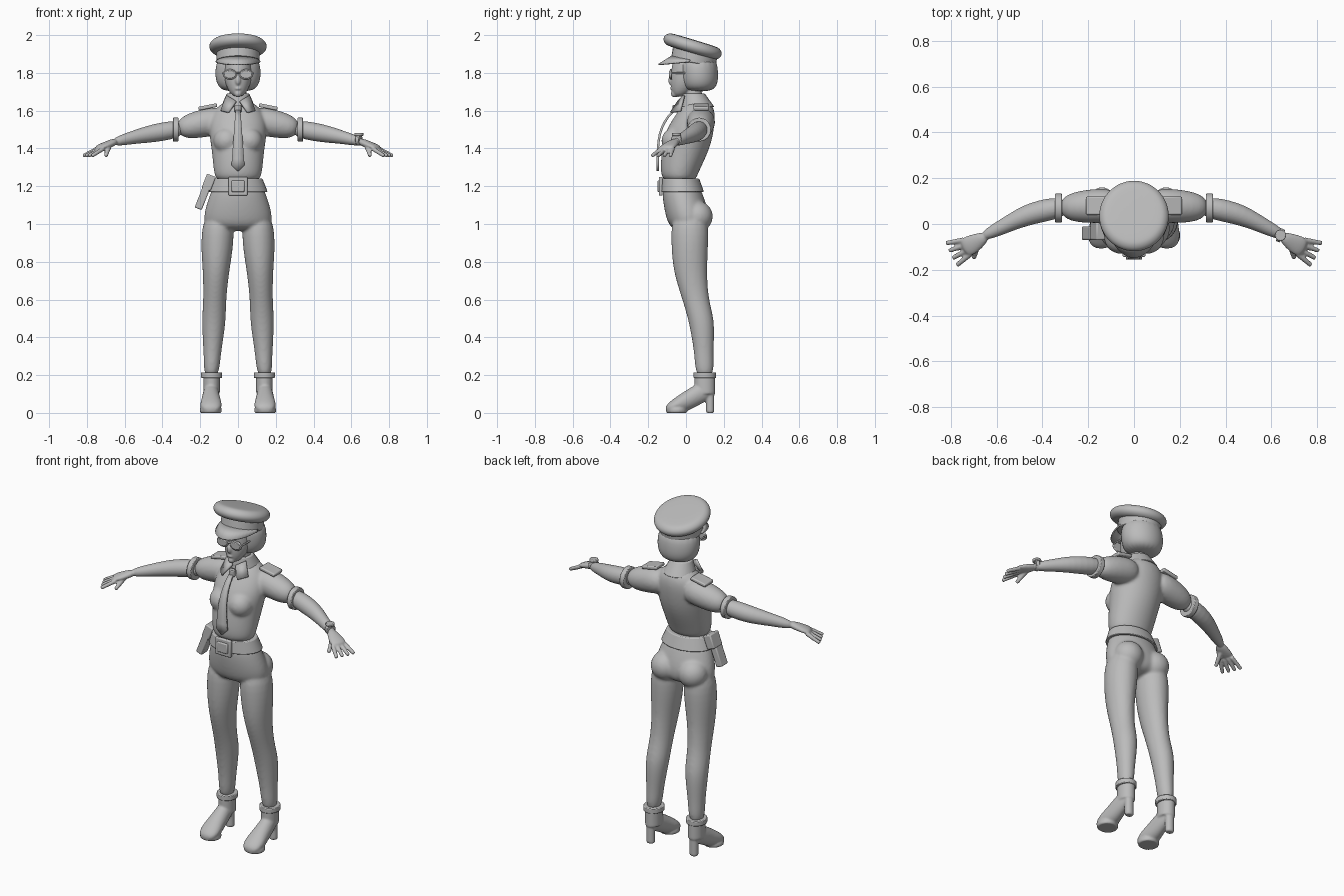
import bpy
import bmesh
from math import sin, cos, radians
from mathutils import Vector, Matrix, Euler

default_cube = bpy.data.objects.get("Cube")
if default_cube:
    bpy.data.objects.remove(default_cube)

shade = (0.5, 0.5, 0.5, 1)
grey = bpy.data.materials.new("plain grey")
grey.use_nodes = True
grey.diffuse_color = shade
grey.node_tree.nodes["Principled BSDF"].inputs["Base Color"].default_value = shade

across, forward, upright = Vector((1, 0, 0)), Vector((0, -1, 0)), Vector((0, 0, 1))


def finish(name, bm, mirror=False, soft=False, bevel=0, thick=0):
    """Turn a bmesh into a shaded object with its modifiers."""
    bmesh.ops.recalc_face_normals(bm, faces=bm.faces[:])
    for face in bm.faces:
        face.smooth = True
    if not soft:
        for edge in bm.edges:
            edge.smooth = edge.calc_face_angle(0) < 0.7
    mesh = bpy.data.meshes.new(name)
    bm.to_mesh(mesh)
    bm.free()
    mesh.materials.append(grey)
    obj = bpy.data.objects.new(name, mesh)
    bpy.context.scene.collection.objects.link(obj)
    if mirror:
        obj.modifiers.new("mirror", "MIRROR").use_mirror_merge = False
    if thick:
        solid = obj.modifiers.new("thickness", "SOLIDIFY")
        solid.thickness, solid.offset = thick, 0
    if bevel:
        rounding = obj.modifiers.new("rounding", "BEVEL")
        rounding.width, rounding.segments = bevel, 2
    if soft:
        subdivision = obj.modifiers.new("subdivision", "SUBSURF")
        subdivision.levels = subdivision.render_levels = 2
    return obj


def loft(name, rings, axis=None, sides=20, soft=True, mirror=False):
    """Skin elliptical rings given as (centre, half width, half height)."""
    bm = bmesh.new()
    points = [Vector(ring[0]) for ring in rings]
    loops = []
    for i, (centre, width, height) in enumerate(rings):
        ahead, behind = points[min(i + 1, len(points) - 1)], points[max(i - 1, 0)]
        normal = axis or (ahead - behind).normalized()
        side = upright.cross(normal)
        side = side.normalized() if side.length > 0.001 else across
        up = normal.cross(side)
        angles = [radians(360 * k / sides) for k in range(sides)]
        loops.append([bm.verts.new(points[i] + side * width * cos(a) + up * height * sin(a))
                      for a in angles])
    for low, high in zip(loops, loops[1:]):
        for k in range(sides):
            following = (k + 1) % sides
            bm.faces.new((low[k], low[following], high[following], high[k]))
    bm.faces.new(loops[0])
    bm.faces.new(loops[-1])
    return finish(name, bm, mirror=mirror, soft=soft, bevel=0 if soft else 0.004)


def column(name, rows, **options):
    """Upright centred loft from rows of (height, depth position, half width, half depth)."""
    rings = [((0, y, z), width, depth) for z, y, width, depth in rows]
    return loft(name, rings, axis=upright, **options)


def tube(name, rows, **options):
    """Round loft along a path of (point, radius)."""
    return loft(name, [(point, radius, radius) for point, radius in rows], **options)


def band(name, centre, width, height, length, axis, mirror=False):
    """Short crisp cylinder around a centre."""
    ends = [Vector(centre) + axis * length * end for end in (-0.5, 0.5)]
    return loft(name, [(end, width, height) for end in ends], axis=axis,
                sides=28, soft=False, mirror=mirror)


def ball(name, centre, radius, stretch=1, mirror=False):
    bm = bmesh.new()
    size = Vector((radius, radius, radius * stretch))
    bmesh.ops.create_uvsphere(bm, u_segments=24, v_segments=16, radius=1,
                              matrix=Matrix.LocRotScale(Vector(centre), None, size))
    return finish(name, bm, mirror=mirror)


def box(name, centre, size, slope=0, mirror=False):
    bm = bmesh.new()
    bmesh.ops.create_cube(bm, size=1, matrix=Matrix.LocRotScale(
        Vector(centre), Euler((0, slope, 0)), Vector(size)))
    return finish(name, bm, bevel=0.006, mirror=mirror)


def strip(name, first, second, thick=0.008, mirror=False):
    """Thin plate between two matching rows of points."""
    bm = bmesh.new()
    a, b = [[bm.verts.new(point) for point in row] for row in (first, second)]
    for i in range(len(a) - 1):
        bm.faces.new((a[i], a[i + 1], b[i + 1], b[i]))
    return finish(name, bm, thick=thick, mirror=mirror)


def fuse(name, parts, voxel=0.006, smoothing=3):
    """Blend overlapping parts into one soft skin."""
    bpy.context.view_layer.update()
    graph = bpy.context.evaluated_depsgraph_get()
    bm = bmesh.new()
    for part in parts:
        bm.from_mesh(bpy.data.meshes.new_from_object(part.evaluated_get(graph)))
    for part in parts:
        bpy.data.objects.remove(part)
    obj = finish(name, bm)
    remesh = obj.modifiers.new("blend", "REMESH")
    remesh.mode, remesh.voxel_size, remesh.use_smooth_shade = "VOXEL", voxel, True
    relax = obj.modifiers.new("relax", "SMOOTH")
    relax.factor, relax.iterations = 0.5, smoothing


# Shirt with short sleeves and hems
torso = column("torso", [(1.22, -0.03, 0.11, 0.08), (1.26, -0.04, 0.13, 0.1),
                         (1.4, 0, 0.14, 0.13), (1.5, 0.02, 0.16, 0.13),
                         (1.6, 0.06, 0.14, 0.1), (1.66, 0.06, 0.06, 0.06)])
cuff_centre = Vector((0.33, 0.07, 1.5))
sleeve = tube("sleeve", [((0.06, 0.08, 1.55), 0.07), ((0.16, 0.08, 1.54), 0.08),
                         (cuff_centre, 0.06)], mirror=True)
bust = ball("bust", (0.06, -0.06, 1.44), 0.07, mirror=True)
fuse("shirt", [torso, sleeve, bust], voxel=0.008, smoothing=8)
band("sleeve_hem", cuff_centre, 0.063, 0.063, 0.03, across, mirror=True)

# Collar, tie and shoulder straps
column("collar_band", [(1.62, 0.06, 0.09, 0.09), (1.69, 0.04, 0.06, 0.06)], soft=False)
strip("collar_wing", [(0.01, -0.04, 1.65), (0.05, -0.08, 1.59)],
      [(0.06, -0.01, 1.68), (0.09, -0.03, 1.6)], thick=0.012, mirror=True)
tie_sides = [[], []]
for step in range(11):
    drop = step / 10
    half = 0.013 + 0.024 * drop if drop < 0.95 else 0.004
    for side, points in zip((-1, 1), tie_sides):
        points.append((side * half, 0.085 * (1 - drop) ** 4 - 0.15, 1.6 - 0.32 * drop))
strip("tie", *tie_sides, thick=0.012)
band("tie_knot", (0, -0.055, 1.61), 0.018, 0.016, 0.04, upright)
box("shoulder_strap", (0.16, 0.08, 1.62), (0.1, 0.08, 0.02), slope=0.2, mirror=True)

# Bare arms, hands with four fanned fingers, and thumbs
hand_parts = [
    tube("arm", [((0.28, 0.08, 1.51), 0.05), ((0.45, 0.05, 1.48), 0.05),
                 ((0.55, 0, 1.46), 0.035), ((0.67, -0.06, 1.43), 0.024)], mirror=True),
    loft("palm", [((0.64, -0.05, 1.44), 0.02, 0.02), ((0.69, -0.08, 1.42), 0.04, 0.02),
                  ((0.75, -0.11, 1.4), 0.05, 0.014)], mirror=True),
    tube("thumb", [((0.68, -0.08, 1.42), 0.015), ((0.7, -0.15, 1.36), 0.01)],
         soft=False, mirror=True)]
for finger in range(4):
    fan = 0.17 * (finger + 1)
    knuckle = Vector((0.742 - 0.01 * finger, -0.07 - 0.02 * finger, 1.4))
    reach = Vector((cos(fan), -sin(fan), -0.5)) * 0.08
    hand_parts.append(tube("finger", [(knuckle, 0.012), (knuckle + reach, 0.01)],
                           soft=False, mirror=True))
fuse("arms", hand_parts, voxel=0.005)

# Wristwatch on the left arm
wrist = Vector((0.64, -0.05, 1.445))
band("watch_strap", wrist, 0.03, 0.03, 0.02, Vector((0.9, -0.4, 0)).normalized())
band("watch_face", wrist + upright * 0.03, 0.024, 0.024, 0.016, upright)

# Trousers, with legs that spread towards the ankle
pelvis = column("pelvis", [(1.23, -0.03, 0.12, 0.09), (1.16, -0.02, 0.15, 0.11),
                           (1.04, 0.01, 0.19, 0.12), (0.96, 0.01, 0.17, 0.09)])
leg_rows = [(1.07, 0.02, 0.08, 0.1), (0.9, 0.02, 0.09, 0.1), (0.75, 0.02, 0.07, 0.09),
            (0.6, 0.05, 0.06, 0.07), (0.5, 0.08, 0.065, 0.07), (0.4, 0.09, 0.056, 0.06),
            (0.3, 0.095, 0.045, 0.05), (0.18, 0.1, 0.04, 0.05)]
leg = loft("leg", [((0.15 - 0.045 * z, y, z), width, depth) for z, y, width, depth in leg_rows],
           axis=upright, mirror=True)
seat = ball("seat", (0.09, 0.06, 1.04), 0.082, mirror=True)
fuse("trousers", [pelvis, leg, seat], voxel=0.008, smoothing=8)
ankle = Vector((0.14, 0.1, 0.2))
band("trouser_cuff", ankle, 0.056, 0.06, 0.03, upright, mirror=True)

# Heeled ankle boots
shaft = band("shaft", ankle - upright * 0.05, 0.044, 0.055, 0.1, upright, mirror=True)
foot_rows = [(0.15, 0.12, 0.02, 0.04), (0.1, 0.12, 0.04, 0.06), (0, 0.06, 0.05, 0.06),
             (-0.06, 0.04, 0.062, 0.04), (-0.11, 0.02, 0.04, 0.02)]
foot = loft("foot", [((0.143, y, z), width, height) for y, z, width, height in foot_rows],
            axis=forward, mirror=True)
sole = band("sole", (0.144, -0.05, 0.012), 0.058, 0.056, 0.024, upright, mirror=True)
heel = band("heel", (0.142, 0.128, 0.05), 0.025, 0.022, 0.1, upright, mirror=True)
fuse("boots", [shaft, foot, sole, heel])

# Belt, buckle and holster
column("belt", [(1.17, -0.02, 0.157, 0.115), (1.24, -0.03, 0.13, 0.1)], sides=36, soft=False)
box("buckle_frame", (0, -0.134, 1.2), (0.1, 0.02, 0.1))
box("buckle_plate", (0, -0.142, 1.2), (0.07, 0.02, 0.06))
lean = 0.37
box("holster", (-0.18, -0.04, 1.16), (0.04, 0.06, 0.17), slope=lean)
box("holster_flap", (-0.155, -0.03, 1.22), (0.05, 0.08, 0.08), slope=lean)

# Head, neck and bobbed hair
skull = column("skull", [(1.67, -0.04, 0.03, 0.03), (1.74, 0, 0.07, 0.085),
                         (1.8, 0.02, 0.077, 0.1), (1.9, 0.02, 0.07, 0.09)])
neck = tube("neck", [((0, 0.05, 1.58), 0.052), ((0, 0.04, 1.68), 0.046), ((0, 0.03, 1.76), 0.046)])
nose = ball("nose", (0, -0.08, 1.76), 0.014, stretch=1.8)
lips = ball("lips", (0, -0.065, 1.717), 0.02, stretch=0.5)
chin = ball("chin", (0, -0.06, 1.69), 0.02)
fuse("head", [skull, neck, nose, lips, chin], voxel=0.005)
column("hair", [(1.7, 0.07, 0.08, 0.07), (1.74, 0.07, 0.115, 0.1),
                (1.8, 0.068, 0.125, 0.105), (1.9, 0.06, 0.11, 0.1)])

# Sunglasses
lens_centre = Vector((0.043, -0.08, 1.792))
band("rims", lens_centre, 0.038, 0.028, 0.012, forward, mirror=True)
band("lenses", lens_centre + forward * 0.003, 0.032, 0.022, 0.012, forward, mirror=True)
box("bridge", (0, -0.084, 1.8), (0.03, 0.01, 0.01))
box("temple_arm", (0.08, -0.03, 1.8), (0.008, 0.1, 0.01), mirror=True)

# Peaked cap: tilted puffy crown, band and curved visor
tilt = Vector((0, 0.29, 0.957))
crown_centre = Vector((0, 0.035, 1.94))
crown = []
for turn in range(-90, 91, 30):
    angle = radians(turn)
    radius = 0.11 + 0.046 * cos(angle)
    crown.append((crown_centre + tilt * 0.036 * sin(angle), radius, radius + 0.008))
loft("cap_crown", crown, axis=tilt)
band("cap_band", (0, 0.045, 1.89), 0.115, 0.12, 0.075, Vector((0, 0.17, 0.985)))
inner, outer = [], []
for turn in range(-80, 81, 8):
    x, y = sin(radians(turn)), cos(radians(turn))
    inner.append((0.112 * x, 0.045 - 0.117 * y, 1.862 + 0.027 * y))
    outer.append((0.119 * x, 0.045 - 0.19 * y, 1.86 - 0.016 * y))
strip("cap_visor", inner, outer)
